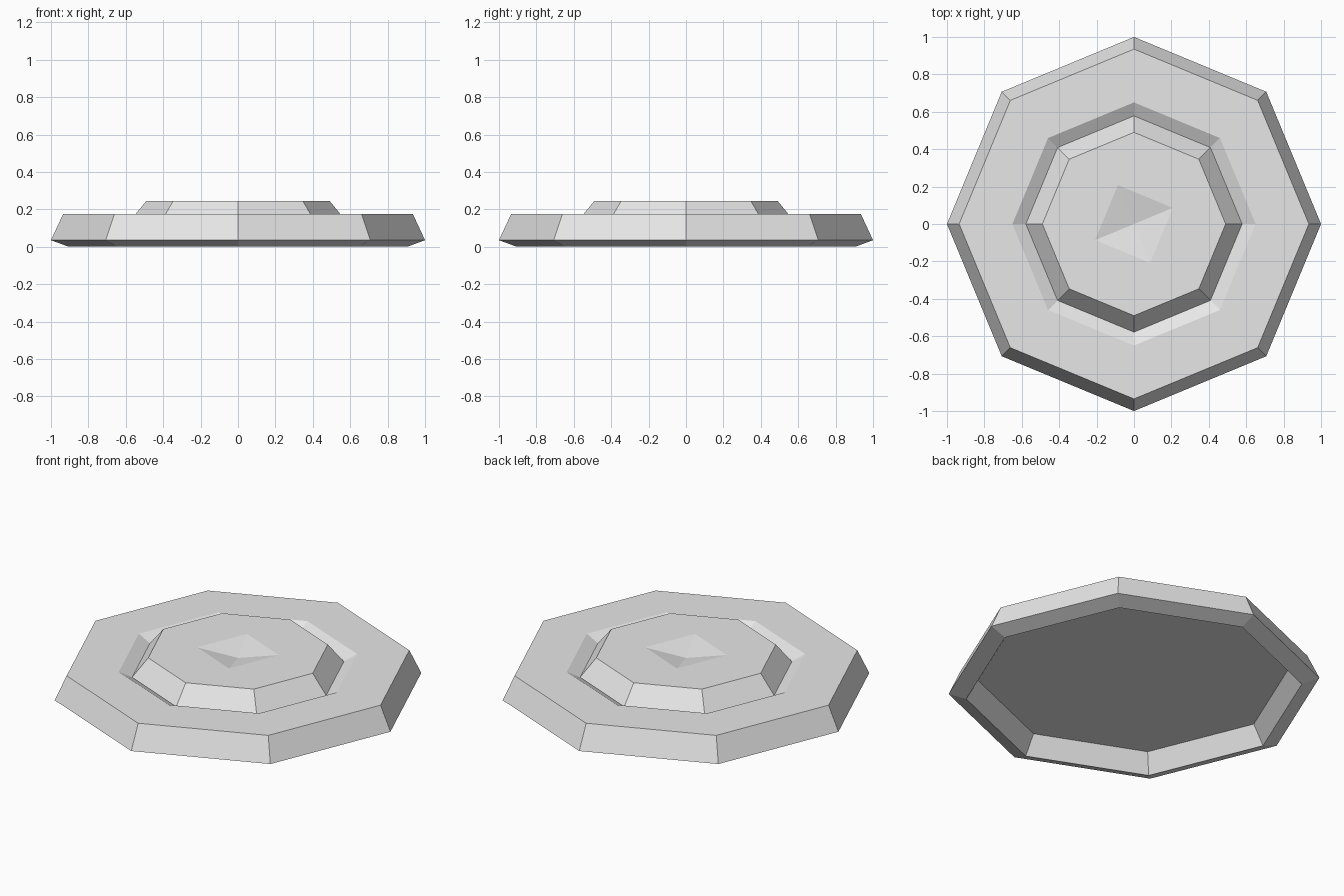
import bpy
import bmesh
from math import cos, sin, radians

cube = bpy.data.objects.get("Cube")
if cube:
    bpy.data.objects.remove(cube, do_unlink=True)

SIDES = 8

# Single plain grey material
grey = bpy.data.materials.new("light_grey")
grey.use_nodes = True
colour = (0.8, 0.8, 0.8, 1.0)
grey.diffuse_color = colour
grey.node_tree.nodes["Principled BSDF"].inputs["Base Color"].default_value = colour

bm = bmesh.new()


def ring(radius, z, count=SIDES, start=0.0):
    """Regular polygon of vertices, counter-clockwise seen from above."""
    angles = [radians(start + 360 * i / count) for i in range(count)]
    return [bm.verts.new((radius * cos(a), radius * sin(a), z)) for a in angles]


# Profile (radius, height) from the hollow underside, over the rim, to the raised centre
profile = [
    (0.84, 0.11),    # hollow ceiling
    (0.905, 0.0),    # foot edge
    (1.0, 0.035),    # widest edge
    (0.935, 0.175),  # rim top
    (0.65, 0.175),   # groove outer edge
    (0.578, 0.137),  # groove bottom
    (0.49, 0.245),   # raised centre edge
]
rings = [ring(r, z) for r, z in profile]
for lower, upper in zip(rings, rings[1:]):
    for i in range(SIDES):
        j = (i + 1) % SIDES
        bm.faces.new((lower[i], lower[j], upper[j], upper[i]))

# Flat ceiling of the underside
bm.faces.new(list(reversed(rings[0])))

# Raised centre top with a shallow four-sided pit
outer = rings[-1]
pit = ring(0.225, 0.245, 4, 22.5)
pit_bottom = bm.verts.new((0, 0, 0.205))
for k in range(4):
    a, b, c = (outer[(2 * k + n) % SIDES] for n in range(3))
    here, after = pit[k], pit[(k + 1) % 4]
    bm.faces.new((a, b, here))
    bm.faces.new((b, c, after, here))
    bm.faces.new((here, after, pit_bottom))

bmesh.ops.recalc_face_normals(bm, faces=bm.faces[:])

mesh = bpy.data.meshes.new("octagonal_plate")
bm.to_mesh(mesh)
bm.free()
mesh.materials.append(grey)
plate = bpy.data.objects.new("octagonal_plate", mesh)
bpy.context.collection.objects.link(plate)
